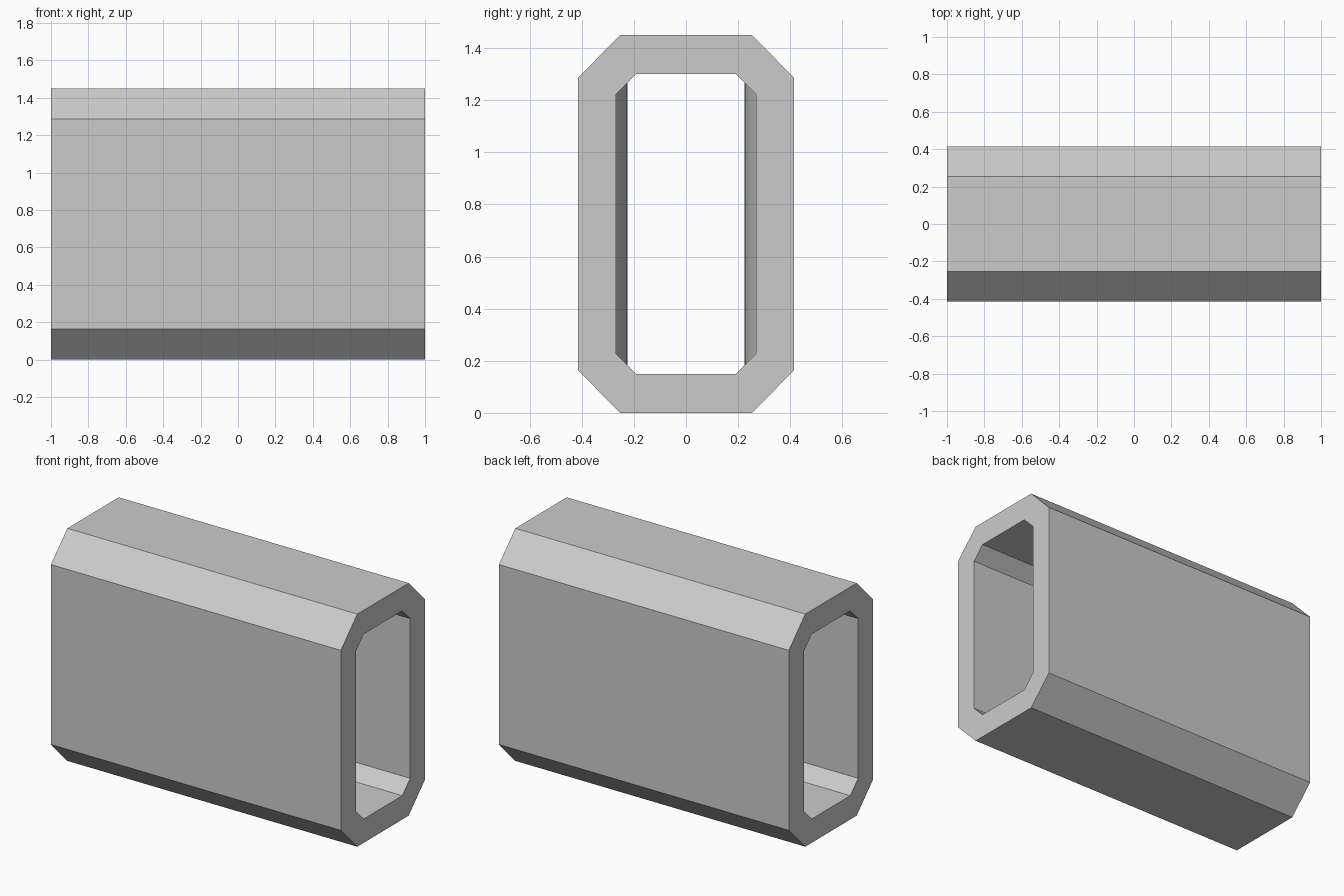
import bpy, bmesh, math

cube = bpy.data.objects.get("Cube")
if cube:
    bpy.data.objects.remove(cube, do_unlink=True)

HEIGHT = 1.45

grey = bpy.data.materials.new("plain grey")
grey.use_nodes = True
grey.diffuse_color = (0.6, 0.6, 0.6, 1)
grey.node_tree.nodes["Principled BSDF"].inputs["Base Color"].default_value = (0.6, 0.6, 0.6, 1)


def make_object(name, bm):
    bmesh.ops.recalc_face_normals(bm, faces=bm.faces)
    mesh = bpy.data.meshes.new(name)
    bm.to_mesh(mesh)
    bm.free()
    mesh.materials.append(grey)
    obj = bpy.data.objects.new(name, mesh)
    bpy.context.collection.objects.link(obj)
    return obj


def octagon(half_y, half_z, cut_y, cut_z):
    """Chamfered rectangle in the y-z plane, centred on mid height."""
    corner = [(half_y, cut_z), (cut_y, half_z)]
    pts = corner + [(-y, z) for y, z in reversed(corner)]
    pts += [(-y, -z) for y, z in pts]
    return [(y, z + HEIGHT / 2) for y, z in pts]


# Tube: chamfered outer shell with a chamfered channel along x
outer = octagon(0.415, 0.725, 0.253, 0.561)
inner = octagon(0.268, 0.576, 0.19, 0.498)
bm = bmesh.new()
rings = [[bm.verts.new((x, y, z)) for y, z in profile]
         for x, profile in ((-1, outer), (1, outer), (1, inner), (-1, inner))]
for a, b in zip(rings, rings[1:] + rings[:1]):
    for i in range(8):
        j = (i + 1) % 8
        bm.faces.new((a[i], a[j], b[j], b[i]))
make_object("tube", bm)

# Shallow rounded ribs on the two inner side walls, sunk into the chamfers
rib_half, rib_depth, wall = 0.2, 0.044, 0.268
radius = (rib_half ** 2 + rib_depth ** 2) / (2 * rib_depth)
sweep = math.asin(rib_half / radius)
for name, side in (("front_inner_rib", -1), ("back_inner_rib", 1)):
    bm = bmesh.new()
    profile = [(-rib_half, 0.3)]
    for k in range(17):
        a = sweep * (k / 8 - 1)
        y = wall - rib_depth + radius * (1 - math.cos(a))
        profile.append((radius * math.sin(a), y))
    profile.append((rib_half, 0.3))
    base = bm.faces.new([bm.verts.new((x, side * y, 0.17)) for x, y in profile])
    top = bmesh.ops.extrude_face_region(bm, geom=[base])["geom"]
    bmesh.ops.translate(bm, vec=(0, 0, HEIGHT - 0.34),
                        verts=[v for v in top if isinstance(v, bmesh.types.BMVert)])
    rib = make_object(name, bm)
    bpy.ops.object.select_all(action="DESELECT")
    rib.select_set(True)
    bpy.context.view_layer.objects.active = rib
    bpy.ops.object.shade_smooth_by_angle(angle=math.radians(30))
